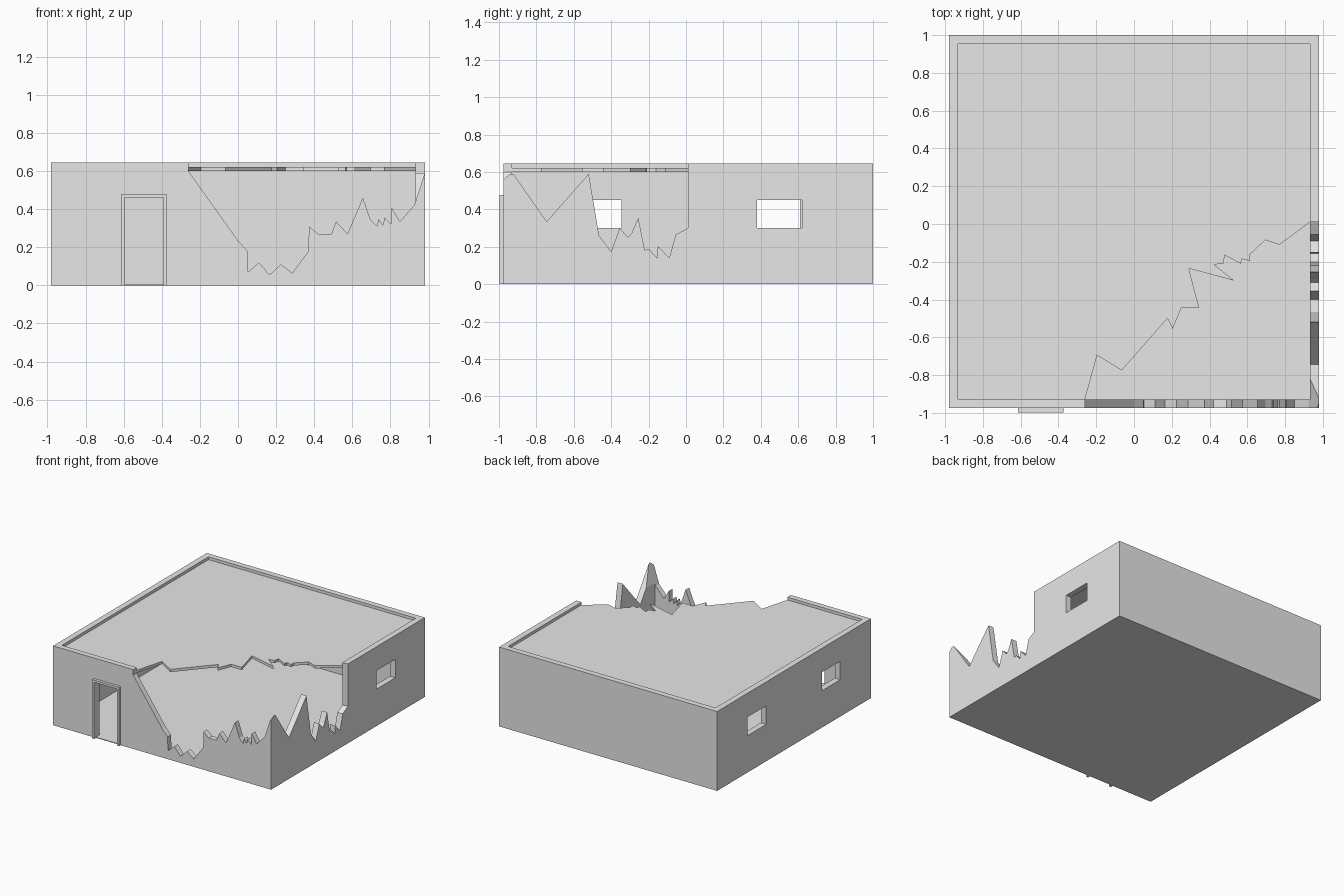
import bpy
import bmesh

default_cube = bpy.data.objects.get("Cube")
if default_cube:
    bpy.data.objects.remove(default_cube, do_unlink=True)

# One plain plaster grey for the whole building
plaster = bpy.data.materials.new("plaster_grey")
plaster.use_nodes = True
plaster.diffuse_color = (0.8, 0.8, 0.8, 1)
plaster.node_tree.nodes["Principled BSDF"].inputs["Base Color"].default_value = (0.8, 0.8, 0.8, 1)


def prism(name, outline, axis, start, end):
    """Extrude a 2D outline along an axis; the outline uses the other two axes in order."""
    def place(point, depth):
        coords = list(point)
        coords.insert("xyz".index(axis), depth)
        return coords

    bm = bmesh.new()
    face = bm.faces.new([bm.verts.new(place(p, start)) for p in outline])
    extruded = bmesh.ops.extrude_face_region(bm, geom=[face])["geom"]
    for vert in extruded:
        if isinstance(vert, bmesh.types.BMVert):
            vert.co["xyz".index(axis)] = end
    bmesh.ops.recalc_face_normals(bm, faces=bm.faces[:])
    mesh = bpy.data.meshes.new(name)
    bm.to_mesh(mesh)
    bm.free()
    mesh.materials.append(plaster)
    obj = bpy.data.objects.new(name, mesh)
    bpy.context.collection.objects.link(obj)
    return obj


def box(name, x, y, z):
    outline = [(x[0], y[0]), (x[1], y[0]), (x[1], y[1]), (x[0], y[1])]
    return prism(name, outline, "z", *z)


def cut(target, cutter):
    """Subtract the cutter from the target, then discard the cutter."""
    cutter.hide_render = True
    modifier = target.modifiers.new("cut", "BOOLEAN")
    modifier.operation = "DIFFERENCE"
    modifier.solver = "EXACT"
    modifier.object = cutter
    bpy.context.view_layer.objects.active = target
    bpy.ops.object.modifier_apply(modifier=modifier.name)
    bpy.data.objects.remove(cutter, do_unlink=True)


# Main dimensions
LEFT, RIGHT, FRONT, BACK = -0.98, 0.98, -0.975, 1.0
INNER_X, INNER_FRONT, INNER_BACK = 0.932, -0.93, 0.953
FLOOR, CEILING, ROOF_TOP, HEIGHT = 0.006, 0.60, 0.622, 0.645
FAR = 1.1

# Outer walls with thin floor
walls = box("walls", (LEFT, RIGHT), (FRONT, BACK), (0, HEIGHT))
cut(walls, box("room", (-INNER_X, INNER_X), (INNER_FRONT, INNER_BACK), (FLOOR, FAR)))

# Jagged break in the front wall (x, z)
front_break = [
    (-0.26, FAR), (-0.26, 0.60), (0, 0.235), (0.05, 0.18), (0.052, 0.07),
    (0.11, 0.12), (0.165, 0.055), (0.225, 0.11), (0.285, 0.065), (0.37, 0.18),
    (0.372, 0.31), (0.42, 0.27), (0.49, 0.27), (0.515, 0.335), (0.575, 0.27),
    (0.655, 0.46), (0.695, 0.345), (0.73, 0.31), (0.737, 0.35), (0.76, 0.315),
    (0.77, 0.355), (0.803, 0.32), (0.805, 0.41), (0.85, 0.335), (0.925, 0.42),
    (0.98, 0.59), (FAR, 0.96), (FAR, FAR),
]
cut(walls, prism("front_break", front_break, "y", -FAR, -0.76))

# Jagged break in the side wall (y, z)
side_break = [
    (-FAR, FAR), (-FAR, 0.45), (-0.93, 0.60), (-0.745, 0.335), (-0.52, 0.59),
    (-0.465, 0.26), (-0.40, 0.175), (-0.355, 0.30), (-0.31, 0.25), (-0.29, 0.275),
    (-0.255, 0.355), (-0.22, 0.18), (-0.20, 0.19), (-0.155, 0.14), (-0.15, 0.205),
    (-0.09, 0.14), (-0.055, 0.265), (0.01, 0.30), (0.01, FAR),
]
cut(walls, prism("side_break", side_break, "x", 0.9, FAR))

# Windows: one in the broken side wall, two in the opposite wall
for side, near, far in ((1, 0.38, 0.62), (-1, 0.37, 0.61), (-1, -0.58, -0.345)):
    reach = sorted((side * 0.9, side * FAR))
    cut(walls, box("window_opening", reach, (near, far), (0.30, 0.45)))

# Doorway and its raised trim
door_left, door_right, door_top, trim = -0.595, -0.39, 0.46, 0.018
cut(walls, box("doorway", (door_left, door_right), (-FAR, -0.9), (FLOOR, door_top)))
frame_outline = [
    (door_left - trim, 0), (door_left - trim, door_top + trim),
    (door_right + trim, door_top + trim), (door_right + trim, 0),
    (door_right, 0), (door_right, door_top), (door_left, door_top), (door_left, 0),
]
prism("door_frame", frame_outline, "y", FRONT - 0.022, FRONT)

# Flat roof slab with a collapsed corner (x, y)
roof_outline = [
    (-INNER_X, INNER_FRONT), (-0.26, INNER_FRONT), (-0.195, -0.695), (-0.065, -0.775),
    (0.177, -0.50), (0.205, -0.555), (0.25, -0.445), (0.345, -0.445), (0.29, -0.235),
    (0.53, -0.30), (0.425, -0.215), (0.475, -0.208), (0.48, -0.165), (0.565, -0.21),
    (0.57, -0.185), (0.613, -0.195), (0.615, -0.16), (0.695, -0.085), (0.77, -0.11),
    (INNER_X, 0.01), (INNER_X, INNER_BACK), (-INNER_X, INNER_BACK),
]
prism("roof", roof_outline, "z", CEILING, ROOF_TOP)
